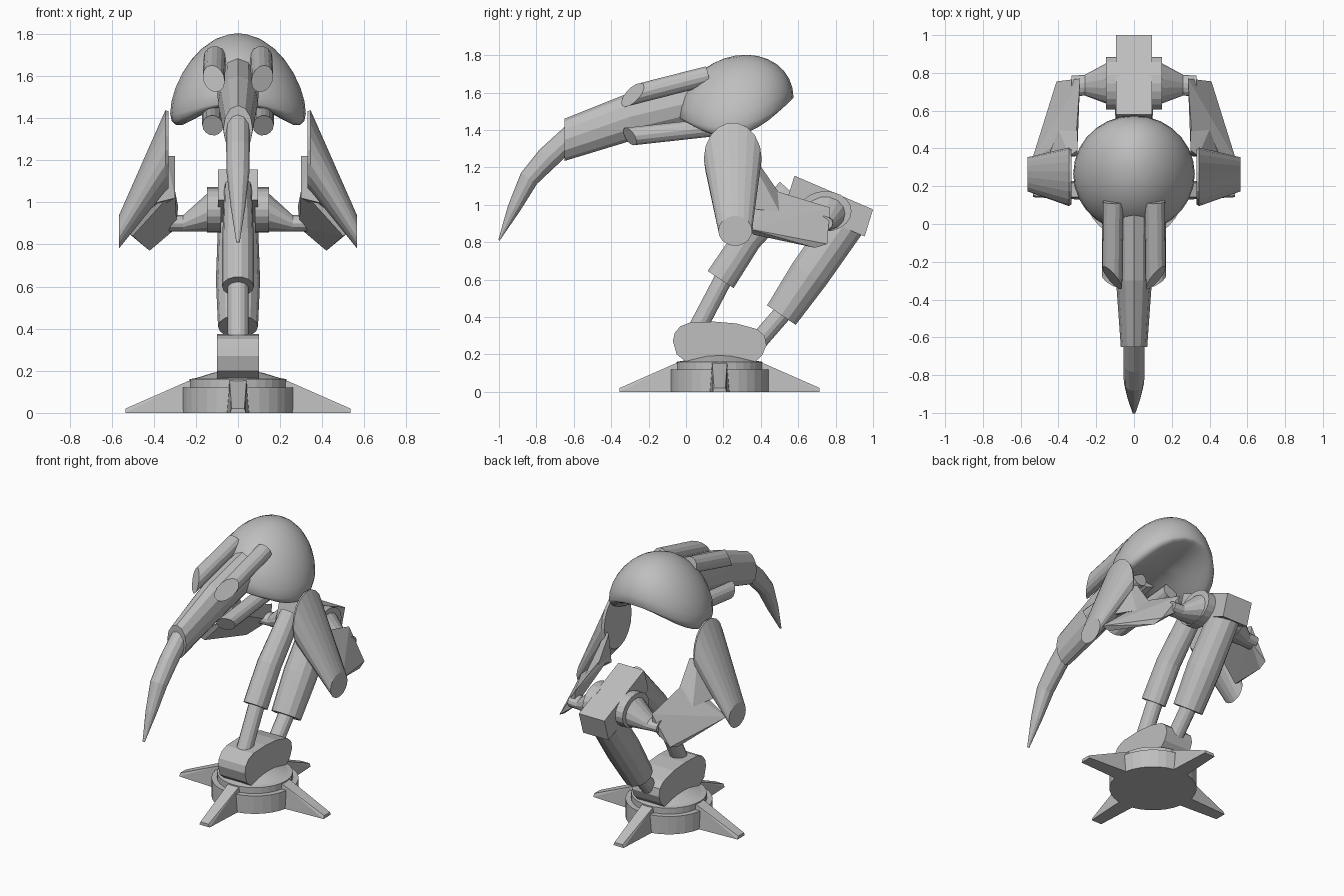
import bpy, bmesh, math
from mathutils import Vector as V, Matrix

if "Cube" in bpy.data.objects:
    bpy.data.objects.remove(bpy.data.objects["Cube"])

grey = bpy.data.materials.new("plain grey")
grey.diffuse_color = (0.52, 0.52, 0.52, 1)
grey.use_nodes = True
grey.node_tree.nodes["Principled BSDF"].inputs["Base Color"].default_value = grey.diffuse_color


def finish(name, bm, mirror=False, smooth=False):
    bmesh.ops.recalc_face_normals(bm, faces=bm.faces)
    me = bpy.data.meshes.new(name)
    bm.to_mesh(me)
    bm.free()
    me.materials.append(grey)
    ob = bpy.data.objects.new(name, me)
    bpy.context.collection.objects.link(ob)
    if mirror:
        ob.modifiers.new("mirror", 'MIRROR').use_mirror_merge = False
    if smooth:
        me.shade_smooth()
    return ob


def loft(name, rings, n=14, **kw):
    """Skin elliptical rings given as (centre, axis u, axis v)."""
    bm = bmesh.new()
    loops = []
    for c, u, v in rings:
        loops.append([bm.verts.new(V(c) + V(u) * math.cos(a) + V(v) * math.sin(a))
                      for a in (2 * math.pi * i / n for i in range(n))])
    for a, b in zip(loops, loops[1:]):
        for i in range(n):
            bm.faces.new((a[i], a[(i + 1) % n], b[(i + 1) % n], b[i]))
    bm.faces.new(loops[0])
    bm.faces.new(loops[-1])
    return finish(name, bm, **kw)


def side_tube(name, path, n=14):
    """Tube in the x = 0 plane, path of (y, z, half width, half depth)."""
    rings = []
    for i, (y, z, rx, rv) in enumerate(path):
        p, q = path[max(i - 1, 0)], path[min(i + 1, len(path) - 1)]
        d = V((0, q[0] - p[0], q[1] - p[1])).normalized()
        rings.append(((0, y, z), (rx, 0, 0), (0, -d.z * rv, d.y * rv)))
    return loft(name, rings, n)


def cut_tube(name, a, b, r, normal):
    """Mirrored round tube from a to b, with end a cut along a slanted plane."""
    a, b, nrm = V(a), V(b), V(normal)
    d = (b - a).normalized()
    u = d.cross(V((0, 0, 1))).normalized() * r
    v = d.cross(u)
    slant = [w - d * (w.dot(nrm) / d.dot(nrm)) for w in (u, v)]
    return loft(name, [(a, *slant), (b, u, v)], mirror=True)


def hull(name, pts, turn=None, mirror=False):
    bm = bmesh.new()
    for p in pts:
        bm.verts.new(p)
    bmesh.ops.convex_hull(bm, input=bm.verts)
    if turn:
        bm.transform(turn)
    return finish(name, bm, mirror)


def prism(name, outline, w):
    return hull(name, [(s * w, y, z) for y, z in outline for s in (-1, 1)])


# Round base with low dome
CY = 0.18
loft("base", [((0, CY, z), (r, 0, 0), (0, r, 0)) for z, r in
     ((0, .265), (.12, .265), (.12, .23), (.16, .23), (.165, .2), (.19, .12), (.205, .03))], 32)

# Four pointed feet
for k in range(4):
    m = Matrix.Translation((0, CY, 0)) @ Matrix.Rotation(k * math.pi / 2, 4, 'Z')
    hull("foot_%d" % (k + 1), [(x, s * w, z) for s in (-1, 1) for x, w, z in
         ((.2, .055, 0), (.2, .04, .155), (.235, .04, .152), (.535, .038, 0), (.535, .03, .02))], m)

# Ankle block and elbow block
prism("ankle_block", [(-.07, .27), (-.06, .315), (-.03, .35), (.02, .37), (.15, .375), (.27, .365),
                      (.38, .335), (.42, .3), (.43, .25), (.41, .2), (.37, .16), (0, .16),
                      (-.05, .2)], .1)
prism("elbow_block", [(.58, 1.155), (1, .975), (.955, .83), (.535, 1.01)], .095)

# Front and rear leg pistons
side_tube("front_rod", [(.03, .28, .05, .05), (.24, .68, .05, .05)])
side_tube("front_sleeve", [(.185, .6, .075, .085), (.33, .82, .075, .08), (.56, 1.07, .065, .08)])
side_tube("rear_rod", [(.36, .24, .05, .05), (.56, .47, .05, .05)])
side_tube("rear_sleeve", [(.51, .41, .095, .095), (.66, .63, .105, .11), (.85, .9, .095, .11)])

# Elbow hubs and tapered axles
loft("elbow_hub", [((x, .745, .965), (0, .14, 0), (0, 0, .108)) for x in (.08, .148)],
     20, mirror=True)
loft("elbow_axle", [((.14, .745, .955), (0, .11, 0), (0, 0, .095)),
                    ((.26, .735, .9), (0, .055, 0), (0, 0, .04)),
                    ((.33, .73, .9), (0, .055, 0), (0, 0, .04))], mirror=True)

# Slanted shoulder shells
loft("shoulder_shell", [((.33, .25, 1.25), (0, .145, 0), (0, 0, .185)),
                        ((.345, .25, 1.245), (0, .155, 0), (0, 0, .195)),
                        ((.565, .263, .86), (0, .09, 0), (0, 0, .08))], 18, mirror=True)

# Arm plates joining shells to elbow, with upper gusset
hull("arm_plate", [(.285, .77, .985), (.29, .76, .88), (.41, .755, .79), (.42, .69, .77),
                   (.305, .49, 1.07), (.3, .38, 1.06), (.54, .34, .87), (.5, .36, .84)], mirror=True)
hull("arm_gusset", [(.3, .39, 1.22), (.34, .36, 1.22), (.3, .5, 1.06), (.4, .5, .96),
                    (.46, .34, .98), (.3, .36, 1.02)], mirror=True)

# Helmet-like body: sphere with drooping sides and an arched underside
bm = bmesh.new()
bmesh.ops.create_uvsphere(bm, u_segments=28, v_segments=16, radius=1)
for vert in bm.verts:
    x, y, z = vert.co
    depth = .275 if z > 0 else .03 + .17 * x * x
    vert.co = (.322 * x, .265 + .31 * y, 1.522 + depth * z + .05 * y - .1 * x * x)
finish("body", bm, smooth=True)

# Neck with vertical front face, then curved beak
loft("neck", [((0, -.65, 1.347), (.07, 0, 0), (0, 0, .113)),
              ((0, -.3, 1.47), (.095, 0, 0), (0, 0, .13)),
              ((0, .12, 1.57), (.1, 0, 0), (0, 0, .13))], 12)
side_tube("beak", [(-.6, 1.38, .056, .06), (-.74, 1.25, .056, .062), (-.84, 1.14, .054, .052),
                   (-.92, .98, .035, .035), (-1, .81, .008, .004)], 12)

# Upper and lower pairs of slant-cut tubes
cut_tube("upper_tube", (.115, -.285, 1.587), (.11, .12, 1.69), .053, (.62, -.7, .35))
cut_tube("lower_tube", (.12, -.3, 1.365), (.12, .2, 1.42), .05, (.45, -.8, -.4))
